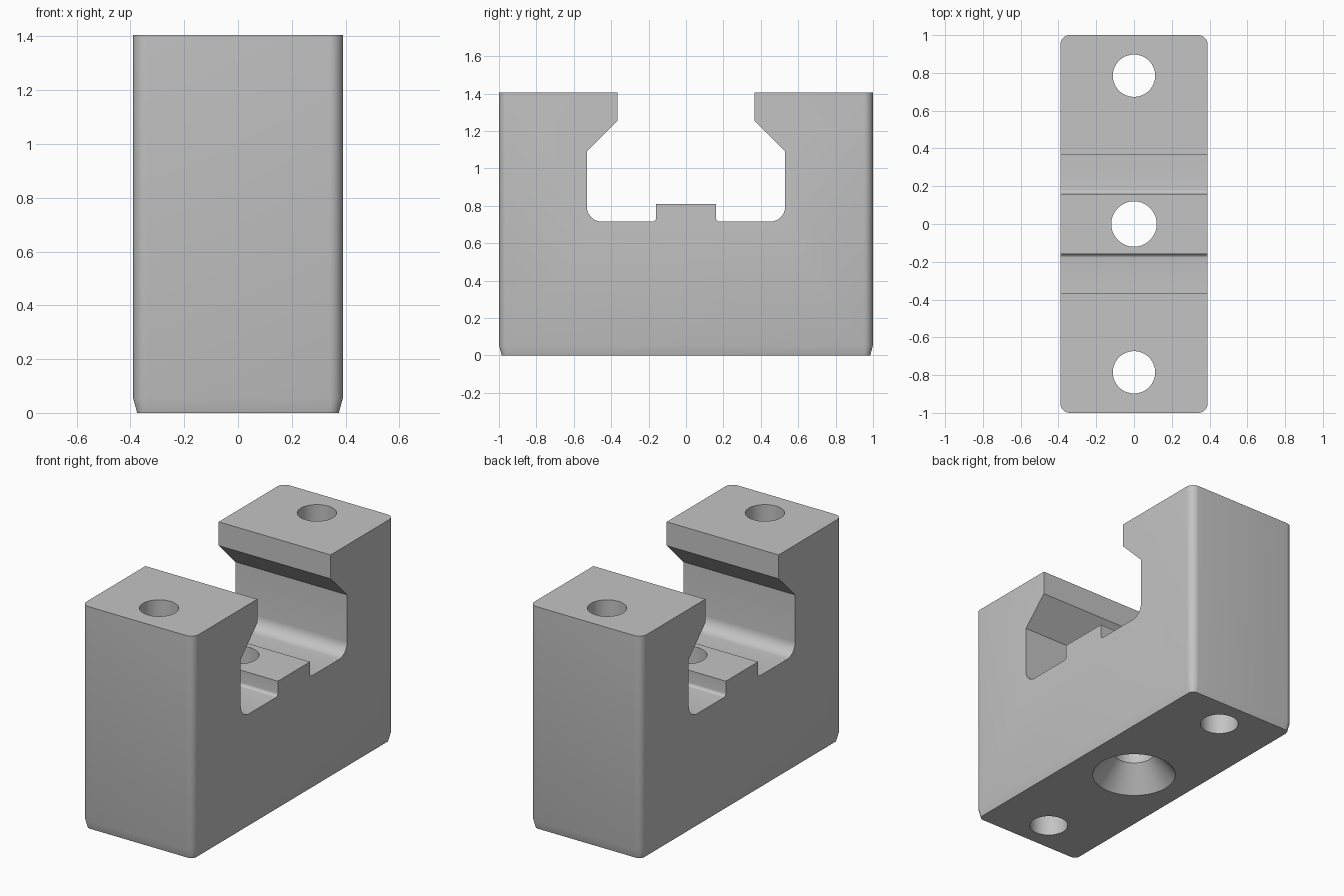
import bpy, bmesh, math
from math import pi, cos, sin

cube = bpy.data.objects.get("Cube")
if cube:
    bpy.data.objects.remove(cube, do_unlink=True)

HX, HY, H = 0.39, 1.0, 1.405

grey = bpy.data.materials.new("plain_grey")
grey.use_nodes = True
colour = (0.55, 0.55, 0.55, 1)
grey.diffuse_color = colour
grey.node_tree.nodes["Principled BSDF"].inputs["Base Color"].default_value = colour


def arc(cx, cy, r, a0, a1, n=8):
    """Points on an arc, angles in quarter turns."""
    return [(cx + r * cos(pi / 2 * (a0 + (a1 - a0) * i / n)),
             cy + r * sin(pi / 2 * (a0 + (a1 - a0) * i / n))) for i in range(n + 1)]


def loft(name, rings):
    """Solid through closed rings with equal point counts."""
    bm = bmesh.new()
    loops = [[bm.verts.new(p) for p in ring] for ring in rings]
    n = len(loops[0])
    for a, b in zip(loops, loops[1:]):
        for i in range(n):
            j = (i + 1) % n
            bm.faces.new((a[i], a[j], b[j], b[i]))
    bm.faces.new(loops[0][::-1])
    bm.faces.new(loops[-1])
    bmesh.ops.recalc_face_normals(bm, faces=bm.faces)
    mesh = bpy.data.meshes.new(name)
    bm.to_mesh(mesh)
    bm.free()
    mesh.materials.append(grey)
    obj = bpy.data.objects.new(name, mesh)
    bpy.context.collection.objects.link(obj)
    return obj


def rounded_ring(inset, z, r=0.05):
    x, y = HX - r, HY - r
    r -= inset
    pts = []
    for k, (sx, sy) in enumerate([(1, 1), (-1, 1), (-1, -1), (1, -1)]):
        pts += arc(sx * x, sy * y, r, k, k + 1)
    return [(px, py, z) for px, py in pts]


def turned(name, y, steps, n=64):
    """Round cutter from (radius, height) steps."""
    return loft(name, [[(r * cos(2 * pi * i / n), y + r * sin(2 * pi * i / n), z)
                        for i in range(n)] for r, z in steps])


# Body with rounded upright corners and a drafted foot
body = loft("clamp_block", [rounded_ring(0.015, 0), rounded_ring(0, 0.055), rounded_ring(0, H)])

# Undercut slot with a raised central rib; half profile, then mirrored
half = [(0.365, H + 0.2), (0.365, 1.255), (0.53, 1.09)]
half += arc(0.45, 0.795, 0.08, 0, -1)
half += arc(0.18, 0.735, 0.02, -1, -2, 6)
half += [(0.16, 0.81)]
profile = half + [(-y, z) for y, z in reversed(half)]
cutters = [loft("slot_cutter", [[(x, y, z) for y, z in profile] for x in (-0.6, 0.6)])]

# Two plain bolt holes and a countersunk centre hole
for side, y in (("front", -0.785), ("back", 0.785)):
    cutters.append(turned(side + "_hole_cutter", y, [(0.112, -0.2), (0.112, H + 0.2)]))
cutters.append(turned("countersink_cutter", 0,
                      [(0.345, -0.12), (0.245, 0), (0.12, 0.15), (0.12, 1.0)]))

bpy.ops.object.select_all(action='DESELECT')
body.select_set(True)
bpy.context.view_layer.objects.active = body
for c in cutters:
    c.hide_render = True
    mod = body.modifiers.new(c.name, 'BOOLEAN')
    mod.operation = 'DIFFERENCE'
    mod.solver = 'EXACT'
    mod.object = c
    bpy.ops.object.modifier_apply(modifier=mod.name)
    bpy.data.objects.remove(c, do_unlink=True)

bpy.ops.object.shade_smooth_by_angle(angle=math.radians(16))
